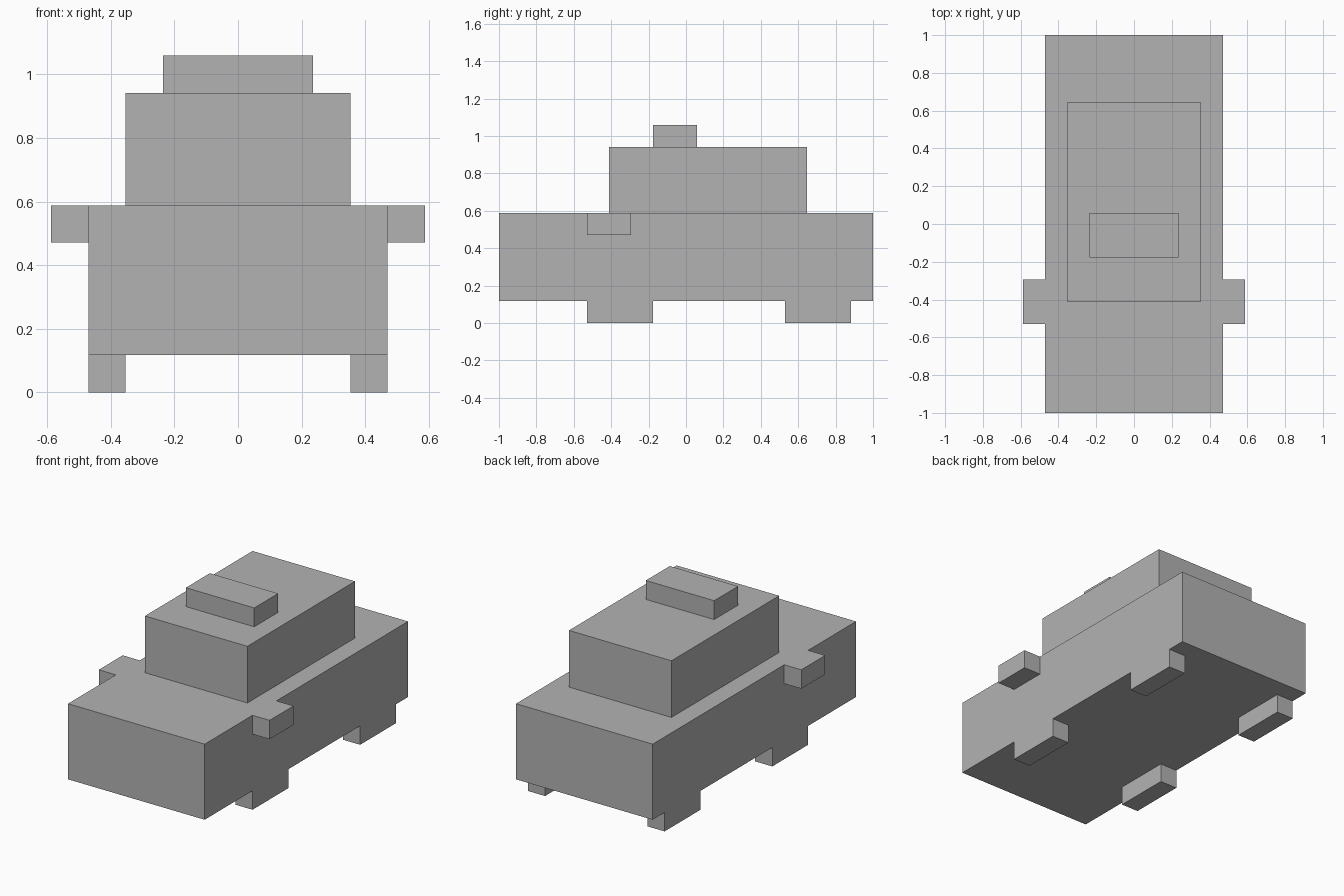
import bpy

if "Cube" in bpy.data.objects:
    bpy.data.objects.remove(bpy.data.objects["Cube"], do_unlink=True)

U = 2 / 17  # the model is laid out on a grid, 17 cells long

grey = bpy.data.materials.new("plain_grey")
grey.use_nodes = True
colour = (0.45, 0.45, 0.45, 1)
grey.diffuse_color = colour
grey.node_tree.nodes["Principled BSDF"].inputs["Base Color"].default_value = colour


def box(name, x, y, z):
    """Add a box from its (low, high) range on each axis, in grid cells."""
    spans = (x, y, z)
    centre = [(low + high) / 2 * U for low, high in spans]
    bpy.ops.mesh.primitive_cube_add(size=1, location=centre)
    obj = bpy.context.object
    obj.name = name
    obj.scale = [(high - low) * U for low, high in spans]
    bpy.ops.object.transform_apply(location=False, rotation=False, scale=True)
    obj.data.materials.append(grey)
    return obj


def box_pair(name, x, y, z):
    """Add a box on the left (+x) and its mirror on the right."""
    box("left_" + name, x, y, z)
    box("right_" + name, (-x[1], -x[0]), y, z)


# Body, cabin and roof sign
box("body", (-4, 4), (-8.5, 8.5), (1, 5))
box("cabin", (-3, 3), (-3.5, 5.5), (5, 8))
box("roof_sign", (-2, 2), (-1.5, 0.5), (8, 9))

# Side mirrors
box_pair("mirror", (4, 5), (-4.5, -2.5), (4, 5))

# Wheels
for end, start in (("front", -4.5), ("rear", 4.5)):
    box_pair(end + "_wheel", (3, 4), (start, start + 3), (0, 1))
